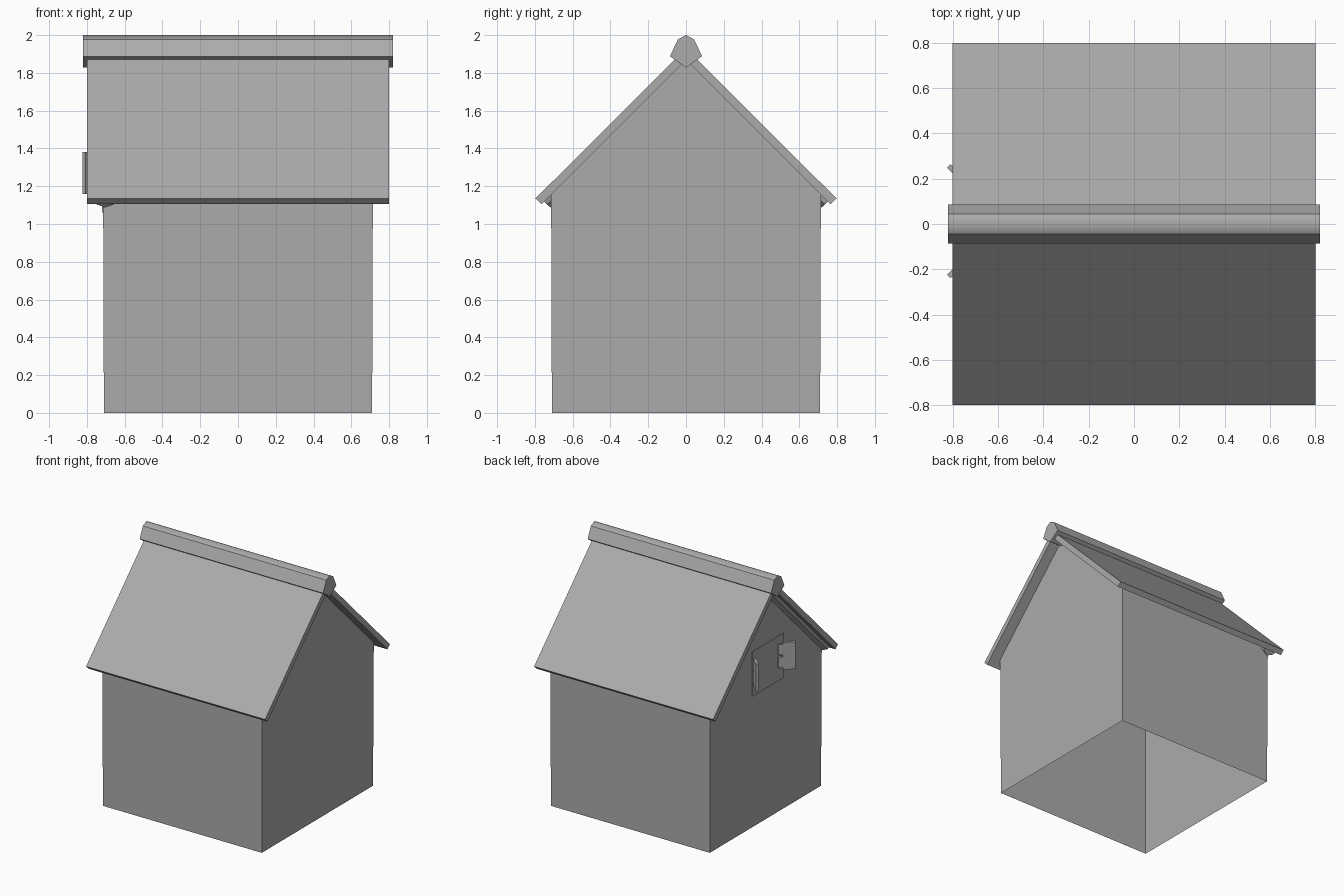
import bpy, math

if "Cube" in bpy.data.objects:
    bpy.data.objects.remove(bpy.data.objects["Cube"])

grey = bpy.data.materials.new("grey")
grey.diffuse_color = (0.41, 0.41, 0.41, 1)
grey.use_nodes = True
grey.node_tree.nodes["Principled BSDF"].inputs["Base Color"].default_value = grey.diffuse_color


def make(name, verts, faces):
    me = bpy.data.meshes.new(name)
    me.from_pydata(verts, [], faces)
    me.update()
    me.materials.append(grey)
    ob = bpy.data.objects.new(name, me)
    bpy.context.collection.objects.link(ob)
    return ob


def prism(name, profile, x0, x1):
    """Extrude a (y, z) outline along x, listed counter-clockwise seen from +x."""
    n = len(profile)
    verts = [(x0, y, z) for y, z in profile] + [(x1, y, z) for y, z in profile]
    faces = [list(range(n))[::-1], list(range(n, 2 * n))]
    faces += [(i, (i + 1) % n, n + (i + 1) % n, n + i) for i in range(n)]
    return make(name, verts, faces)


def box(name, loc, size, turn=0.0):
    x, y, z = (s / 2 for s in size)
    ob = prism(name, [(-y, -z), (y, -z), (y, z), (-y, z)], -x, x)
    ob.location = loc
    ob.rotation_euler.z = turn
    return ob


# Walls: thin shell, open at the bottom, top closed by the roof
a, b, eave = 0.71, 0.714, 1.156
corners = [(-1, -1), (1, -1), (1, 1), (-1, 1)]
v = [(sx * w, sy * w, z) for w, z in ((a, 0), (b, eave)) for sx, sy in corners]
v += [(-b, 0, 1.87), (b, 0, 1.87)]
make("walls", v, [(0, 1, 5, 4), (2, 3, 7, 6), (1, 2, 6, 9, 5), (3, 0, 4, 8, 7)])

# Roof: two sloping slabs
prism("roof", [(0, 1.87), (0.765, 1.105), (0.797, 1.135), (0, 1.93),
               (-0.797, 1.135), (-0.765, 1.105)], -0.8, 0.8)

# Ridge cap: six sides, shaded smoothly over the top edge only
ridge = prism("ridge_cap", [(0, 1.828), (0.085, 1.888), (0.043, 1.977), (0, 2.0),
                            (-0.043, 1.977), (-0.085, 1.888)], -0.82, 0.82)
ridge.data.shade_smooth()
for e in ridge.data.edges:
    e.use_edge_sharp = sorted(e.vertices) != [3, 9]

# Rafter under the left gable end, mirrored front to back
section = [(-0.055, -0.01), (0.055, -0.01), (0.045, 0.022), (0, 0.045), (-0.045, 0.022)]
r = math.sqrt(0.5)
v = [(-0.705 + x, 0, 1.87 - d / r) for x, d in section]
v += [(-0.705 + x, 0.75 - r * d, 1.12 - r * d) for x, d in section]
f = [(i, (i + 1) % 5, 5 + (i + 1) % 5, 5 + i) for i in range(5)] + [(9, 8, 7, 6, 5)]
rafter = make("gable_rafter", v, f)
mirror = rafter.modifiers.new("Mirror", 'MIRROR')
mirror.use_axis = (False, True, False)

# Window panel on the left gable
box("window_panel", (-0.713, -0.025, 1.242), (0.012, 0.40, 0.36))

# Open shutters at 45 degrees with two hinges each
for tag, s, y0 in (("back", 1, 0.15), ("front", -1, -0.125)):
    turn = -s * math.pi / 4

    def along(t, z):
        return (-0.71 - t * r, y0 + s * t * r, z)

    box(tag + "_shutter", along(0.103, 1.27), (0.095, 0.022, 0.22), turn)
    for z in (1.22, 1.323):
        box(tag + "_hinge", along(0.04, z), (0.035, 0.02, 0.085), turn)
